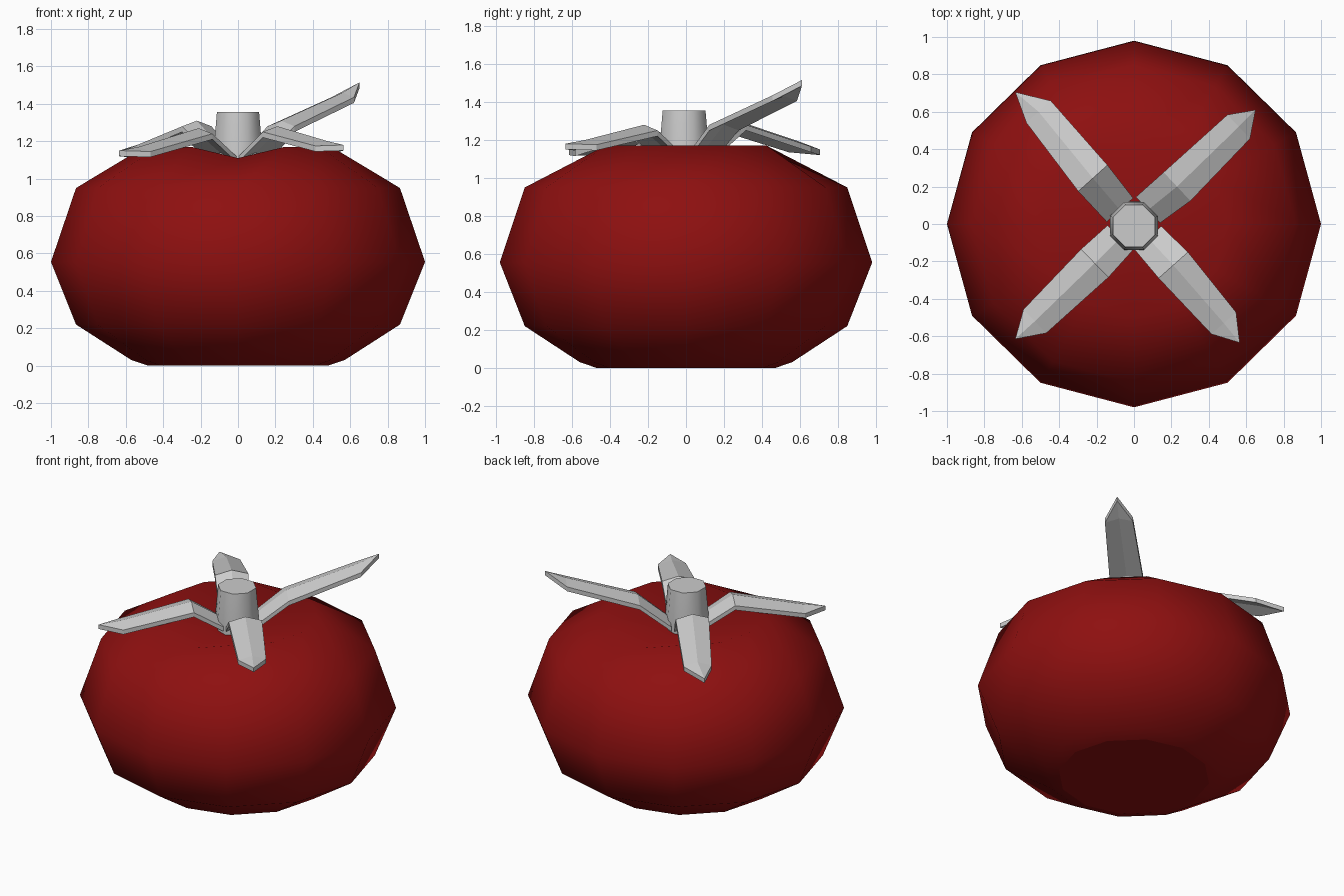
import bpy, bmesh, math
from mathutils import Vector

if "Cube" in bpy.data.objects:
    bpy.data.objects.remove(bpy.data.objects["Cube"])


def make_object(name, bm):
    bmesh.ops.recalc_face_normals(bm, faces=bm.faces)
    mesh = bpy.data.meshes.new(name)
    bm.to_mesh(mesh)
    bm.free()
    ob = bpy.data.objects.new(name, mesh)
    bpy.context.collection.objects.link(ob)
    return ob


def smooth(ob, degrees):
    bpy.ops.object.select_all(action='DESELECT')
    ob.select_set(True)
    bpy.context.view_layer.objects.active = ob
    bpy.ops.object.shade_smooth_by_angle(angle=math.radians(degrees))


def revolve(bm, profile, sides, y_scale=1.0, turn=0.0):
    """Stack rings of (radius, z) and bridge them; returns the rings."""
    rings = []
    for r, z in profile:
        angles = [turn + math.tau * i / sides for i in range(sides)]
        rings.append([bm.verts.new((r * math.cos(a), r * math.sin(a) * y_scale, z))
                      for a in angles])
    for low, high in zip(rings, rings[1:]):
        for i in range(sides):
            j = (i + 1) % sides
            bm.faces.new((low[i], low[j], high[j], high[i]))
    return rings


# Squat fruit body: flat underside, sunken top
bm = bmesh.new()
rings = revolve(bm, [(0.48, 0.005), (0.57, 0.03), (1.0, 0.22), (1.0, 0.555),
                     (1.0, 0.95), (0.5, 1.17)][:2] +
                [(0.866, 0.22), (1.0, 0.555), (0.866, 0.95), (0.5, 1.17)], 12, 0.98)
for v in rings[0]:
    v.co.z = 0.0
bm.faces.new(rings[0])
top = rings[-1]
for i in (3, 9):                      # front and back creases in the shoulder
    top[i].co.z = 1.11
pole = bm.verts.new((0, 0, 1.05))
for i in range(12):
    bm.faces.new((top[i], top[(i + 1) % 12], pole))
body = make_object("fruit_body", bm)
smooth(body, 80)
for p in body.data.polygons:          # crisp flat underside
    if len(p.vertices) == 12:
        p.use_smooth = False
red = bpy.data.materials.new("red_skin")
red.diffuse_color = (0.27, 0.005, 0.005, 1)
red.use_nodes = True
red.node_tree.nodes["Principled BSDF"].inputs["Base Color"].default_value = red.diffuse_color
body.data.materials.append(red)

# Stem
bm = bmesh.new()
rings = revolve(bm, [(0.14, 1.06), (0.138, 1.18), (0.122, 1.355)], 8, turn=math.pi / 8)
bm.faces.new(rings[0])
bm.faces.new(rings[-1])
stem = make_object("stem", bm)
stem.location.y = -0.01
smooth(stem, 50)


# Bent sepals: ridge path with sloping edges and a pointed tip
def sepal(name, bend, shoulder, tip, lean=0.0):
    base = Vector((math.copysign(0.075, tip[0]), math.copysign(0.075, tip[1]), 1.15))
    path = [base, Vector(bend), Vector(shoulder)]
    end = Vector(tip)
    across = Vector((-end.y, end.x, 0)).normalized()
    bm = bmesh.new()
    rows = []
    for c, half, drop in zip(path, (0.095, 0.105, 0.088), (0.03, 0.03, 0.025)):
        rows.append([bm.verts.new(c + across * half * s - Vector((0, 0, drop * abs(s))))
                     for s in (-1, 0, 1)])
    for a, b in zip(rows, rows[1:]):
        for k in (0, 1):
            bm.faces.new((a[k], a[k + 1], b[k + 1], b[k]))
    point = bm.verts.new(end)
    for k in (0, 1):
        bm.faces.new((rows[-1][k], rows[-1][k + 1], point))
    # thickness underneath
    geo = bmesh.ops.extrude_face_region(bm, geom=bm.faces[:])
    shell = [g for g in geo["geom"] if isinstance(g, bmesh.types.BMVert)]
    bmesh.ops.translate(bm, verts=shell, vec=(0, 0, -0.03))
    originals = [f for f in bm.faces if all(v not in shell for v in f.verts)]
    if not originals:
        bmesh.ops.contextual_create(bm, geom=[])
    return make_object(name, bm)


sepal("sepal_back_right", (0.23, 0.20, 1.31), (0.56, 0.52, 1.46), (0.65, 0.61, 1.515))
sepal("sepal_front_right", (0.21, -0.22, 1.28), (0.48, -0.53, 1.20), (0.565, -0.635, 1.18))
sepal("sepal_front_left", (-0.21, -0.21, 1.27), (-0.53, -0.52, 1.17), (-0.635, -0.615, 1.15))
sepal("sepal_back_left", (-0.22, 0.245, 1.31), (-0.51, 0.60, 1.19), (-0.635, 0.705, 1.15))
